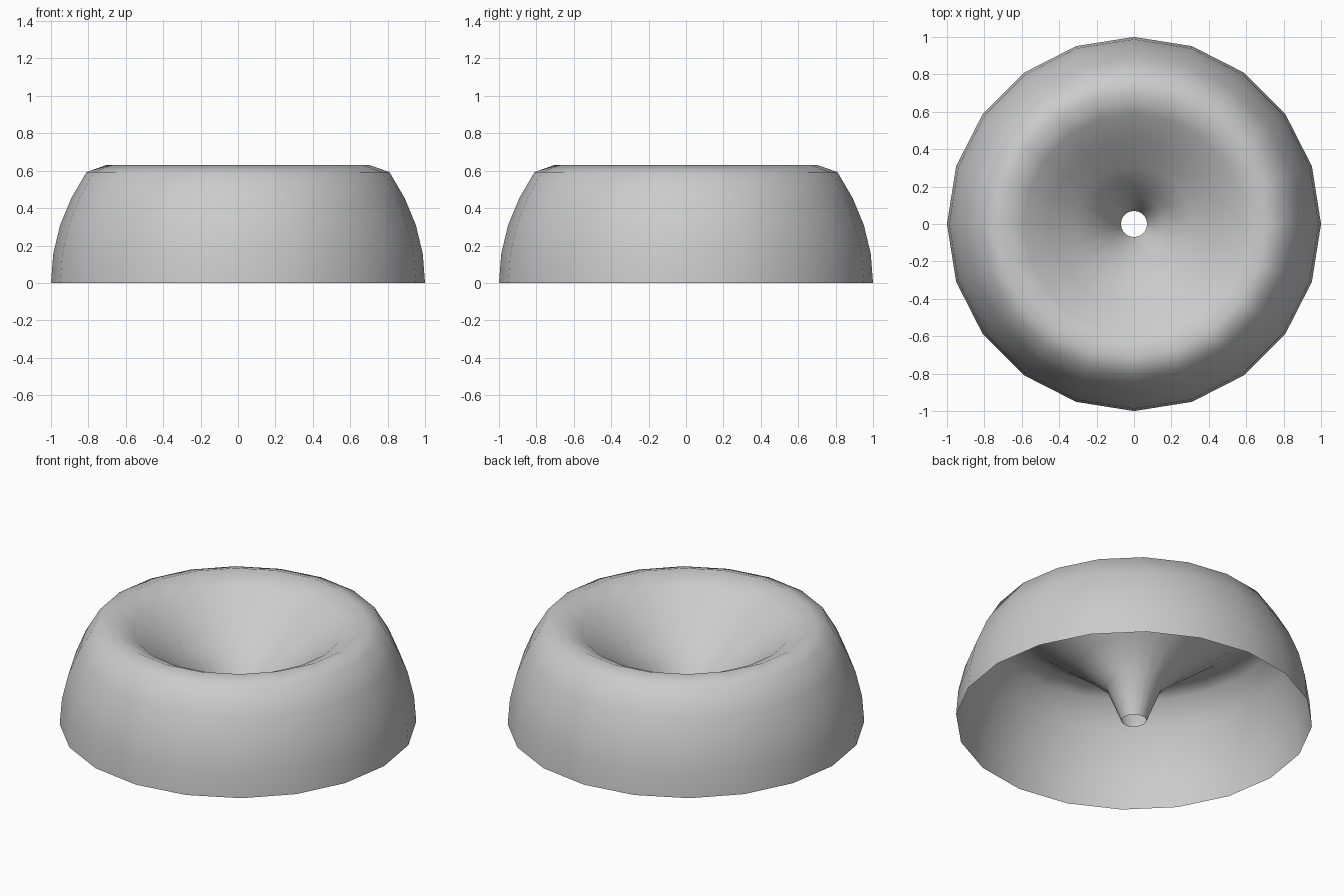
import bpy, bmesh, math

if "Cube" in bpy.data.objects:
    bpy.data.objects.remove(bpy.data.objects["Cube"])

SIDES = 20

# Profile (radius, height): outer dome wall, then the sunken funnel down to its open tip
profile = [(math.cos(math.radians(9 * k)), math.sin(math.radians(9 * k))) for k in range(4)]
profile += [(0.81, 0.592), (0.705, 0.63), (0.588, 0.575), (0.454, 0.47),
            (0.309, 0.355), (0.156, 0.215), (0.07, 0.0)]

# Revolve the profile into an open single-skin shell
bm = bmesh.new()
rings = []
for r, z in profile:
    rings.append([bm.verts.new((r * math.cos(2 * math.pi * i / SIDES),
                                r * math.sin(2 * math.pi * i / SIDES), z))
                  for i in range(SIDES)])
for low, high in zip(rings, rings[1:]):
    for i in range(SIDES):
        j = (i + 1) % SIDES
        bm.faces.new((low[i], low[j], high[j], high[i]))
for face in bm.faces:
    face.smooth = True

mesh = bpy.data.meshes.new("funnel_dome")
bm.to_mesh(mesh)
bm.free()
bpy.context.collection.objects.link(bpy.data.objects.new("funnel_dome", mesh))
